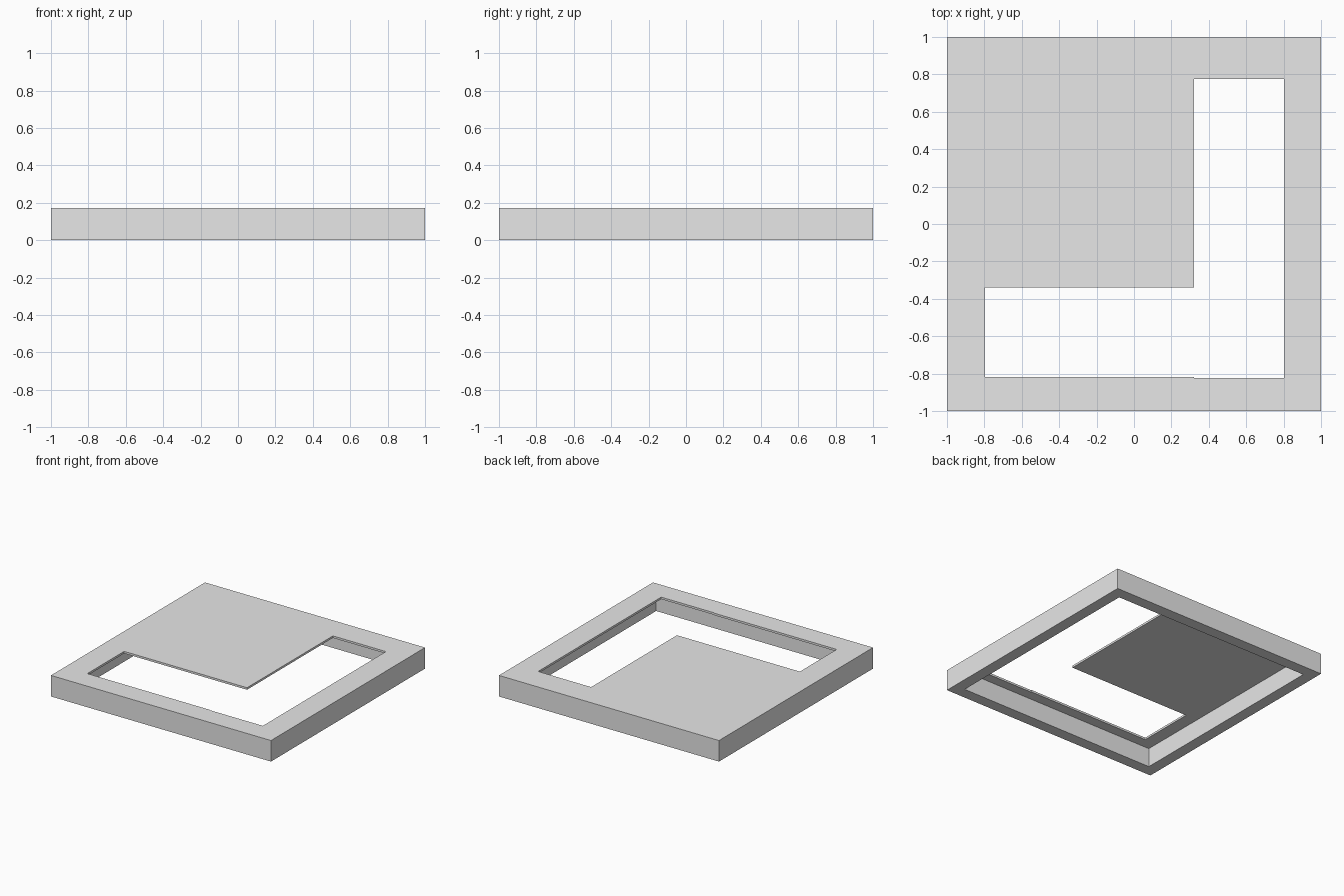
import bpy

old = bpy.data.objects.get("Cube")
if old:
    bpy.data.objects.remove(old, do_unlink=True)

HEIGHT = 0.173
WALL = 0.095
SHEET = 0.017

grey = bpy.data.materials.new("plain grey")
grey.use_nodes = True
grey.diffuse_color = (0.8, 0.8, 0.8, 1)
grey.node_tree.nodes["Principled BSDF"].inputs["Base Color"].default_value = (0.8, 0.8, 0.8, 1)


def box(name, low, high):
    """Axis-aligned box between two opposite corners."""
    bpy.ops.mesh.primitive_cube_add(size=1)
    obj = bpy.context.object
    obj.name = name
    for v in obj.data.vertices:
        v.co = [h if c > 0 else l for c, l, h in zip(v.co, low, high)]
    obj.data.materials.append(grey)
    return obj


def cut(target, low, high):
    """Subtract a box from the target and discard the cutter."""
    cutter = box("cutter", low, high)
    cutter.hide_render = True
    mod = target.modifiers.new("cut", "BOOLEAN")
    mod.operation = "DIFFERENCE"
    mod.solver = "EXACT"
    mod.object = cutter
    bpy.context.view_layer.objects.active = target
    bpy.ops.object.modifier_apply(modifier=mod.name)
    bpy.data.objects.remove(cutter, do_unlink=True)


# Square lid with a rim, hollow underneath
lid = box("square_lid", (-1, -1, 0), (1, 1, HEIGHT))
inner = 1 - WALL
cut(lid, (-inner, -inner, -0.1), (inner, inner, HEIGHT - SHEET))

# L-shaped opening through the top: long side slot, then front slot
cut(lid, (0.32, -0.823, -0.1), (0.802, 0.775, 0.3))
cut(lid, (-0.797, -0.818, -0.1), (0.5, -0.34, 0.3))
